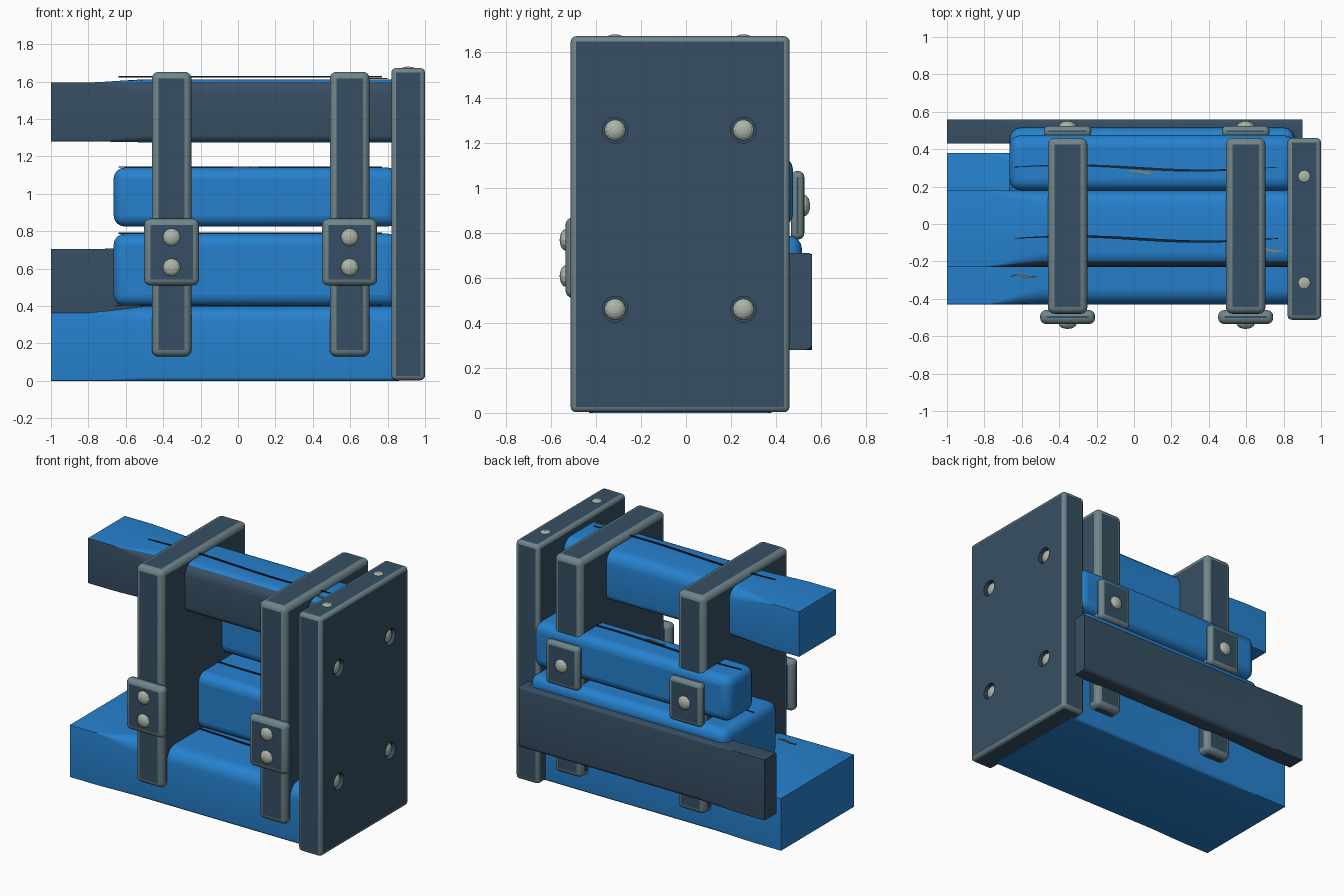
import bpy, bmesh, math
from mathutils import Matrix, Vector

if "Cube" in bpy.data.objects:
    bpy.data.objects.remove(bpy.data.objects["Cube"])


def material(name, rgb):
    m = bpy.data.materials.new(name)
    m.diffuse_color = (*rgb, 1)
    m.use_nodes = True
    m.node_tree.nodes["Principled BSDF"].inputs["Base Color"].default_value = m.diffuse_color
    return m


BLUE = material("blue_paint", (0.019, 0.22, 0.62))
SLATE = material("dark_slate", (0.038, 0.078, 0.125))
EDGE = material("worn_edge", (0.16, 0.235, 0.255))
BOLT = material("bolt_metal", (0.42, 0.46, 0.40))
CRACK = material("crack_navy", (0.006, 0.02, 0.045))
TAN = material("bare_wood", (0.32, 0.22, 0.09))


def finish(name, bm, mats, sharp=None):
    bmesh.ops.recalc_face_normals(bm, faces=bm.faces)
    me = bpy.data.meshes.new(name)
    bm.to_mesh(me)
    bm.free()
    for m in mats:
        me.materials.append(m)
    if sharp:
        me.set_sharp_from_angle(angle=math.radians(sharp))
    ob = bpy.data.objects.new(name, me)
    bpy.context.collection.objects.link(ob)
    return ob


def rounded_box(name, lo, hi, bevel, mats, segments=4):
    """Box with smooth rounded edges; the edges take the last material."""
    bm = bmesh.new()
    bmesh.ops.create_cube(bm, size=1)
    lo, hi = Vector(lo), Vector(hi)
    for v in bm.verts:
        v.co = Vector(((lo[i] + hi[i]) / 2 + v.co[i] * (hi[i] - lo[i]) for i in range(3)))
    res = bmesh.ops.bevel(bm, geom=bm.edges[:], offset=bevel, segments=segments,
                          profile=0.5, affect='EDGES')
    for f in res["faces"]:
        f.smooth = True
        f.material_index = len(mats) - 1
    # the six broad faces stay flat
    for f in bm.faces:
        if max(abs(c) for c in f.normal) > 0.9999:
            f.smooth = False
            f.material_index = 0
    return finish(name, bm, mats)


def section(y0, y1, z0, z1, r_top, r_low, n=5):
    """Rounded rectangle in the yz plane."""
    pts = []
    for cy, cz, a0, r in ((y1, z1, 0, r_top), (y0, z1, 90, r_top),
                          (y0, z0, 180, r_low), (y1, z0, 270, r_low)):
        oy = cy - r if cy == y1 else cy + r
        oz = cz - r if cz == z1 else cz + r
        for i in range(n + 1):
            a = math.radians(a0 + 90 * i / n)
            pts.append((oy + r * math.cos(a), oz + r * math.sin(a)))
    return pts


def beam(name, x1, y0, y1, end_z, mid_z, r_top, r_low, mats, dark_front=False):
    """Beam that is square at the left end and blends to rounded edges."""
    bm = bmesh.new()
    rings = []
    for x, t in ((-1, 0), (-0.8, 0), (-0.72, 0.2), (-0.62, 0.6), (-0.5, 1), (x1, 1)):
        z0, z1 = (a + (b - a) * t for a, b in zip(end_z, mid_z))
        pts = section(y0, y1, z0, z1, 0.003 + (r_top - 0.003) * t, 0.003 + (r_low - 0.003) * t)
        rings.append([bm.verts.new((x, y, z)) for y, z in pts])
    n = len(rings[0])
    for a, b in zip(rings, rings[1:]):
        for i in range(n):
            bm.faces.new((a[i], a[(i + 1) % n], b[(i + 1) % n], b[i])).smooth = True
    bm.faces.new(rings[0])
    bm.faces.new(rings[-1])
    bmesh.ops.recalc_face_normals(bm, faces=bm.faces)
    if dark_front:
        for f in bm.faces:
            f.material_index = int(f.normal.y < -0.5)
    return finish(name, bm, mats, 35)


def dome(name, centre, axis, radius, height):
    """Flattened bolt head facing along an axis."""
    bm = bmesh.new()
    bmesh.ops.create_uvsphere(bm, u_segments=12, v_segments=8, radius=radius)
    rot = Vector((0, 0, 1)).rotation_difference(Vector(axis)).to_matrix().to_4x4()
    bm.transform(Matrix.Translation(centre) @ rot @ Matrix.Diagonal((1, 1, height / radius, 1)))
    return finish(name, bm, [BOLT])


def ribbon(name, x0, x1, y, z, width, wave, mat, phase=0.0, n=24):
    """Thin wavy strip, tapered to both ends."""
    bm = bmesh.new()
    rows = []
    for i in range(n + 1):
        t = i / n
        c = y + wave * math.sin(2 * math.pi * t + phase)
        w = width * (0.25 + 0.75 * math.sin(math.pi * t)) / 2
        x = x0 + (x1 - x0) * t
        rows.append([bm.verts.new((x, c + s * w, z + h))
                     for s, h in ((-1, 0), (1, 0), (1, 0.006), (-1, 0.006))])
    for a, b in zip(rows, rows[1:]):
        for i in range(4):
            bm.faces.new((a[i], a[(i + 1) % 4], b[(i + 1) % 4], b[i]))
    bm.faces.new(rows[0])
    bm.faces.new(rows[-1])
    return finish(name, bm, [mat])


# Long beams
beam("bottom_beam", 0.86, -0.43, 0.38, (0, 0.365), (0, 0.4), 0.09, 0.02, [BLUE])
beam("top_beam", 0.86, -0.23, 0.18, (1.28, 1.595), (1.275, 1.612), 0.08, 0.04,
     [BLUE, SLATE], dark_front=True)
beam("back_beam", 0.9, 0.43, 0.56, (0.28, 0.705), (0.28, 0.71), 0.02, 0.03, [SLATE])

# Short rounded blocks
rounded_box("lower_block", (-0.665, -0.08, 0.4), (0.86, 0.515, 0.787), 0.06, [BLUE])
rounded_box("upper_block", (-0.665, 0.18, 0.825), (0.86, 0.475, 1.14), 0.06, [BLUE])

# End plate with countersunk holes
plate = rounded_box("end_plate", (0.82, -0.512, 0.003), (1.0, 0.46, 1.672), 0.024, [SLATE, EDGE], 3)
cut = bmesh.new()
for y in (-0.315, 0.255):
    for z in (0.46, 1.255):
        bmesh.ops.create_cone(cut, cap_ends=True, segments=20, radius1=0.057, radius2=0.057,
                              depth=0.08, matrix=Matrix.Translation((1.01, y, z))
                              @ Matrix.Rotation(math.pi / 2, 4, 'Y'))
        dome("plate_bolt", (0.968, y, z), (1, 0, 0), 0.048, 0.03)
    dome("plate_top_bolt", (0.91, y, 1.66), (0, 0, 1), 0.042, 0.02)
cutter = finish("hole_cutter", cut, [SLATE])
cutter.hide_render = True
cutter.hide_viewport = True
mod = plate.modifiers.new("holes", 'BOOLEAN')
mod.operation = 'DIFFERENCE'
mod.solver = 'EXACT'
mod.object = cutter

# Upright slabs with front and back brackets
for x in (-0.355, 0.597):
    rounded_box("upright_slab", (x - 0.106, -0.48, 0.13), (x + 0.106, 0.46, 1.652), 0.036, [SLATE, EDGE])
    rounded_box("front_bracket", (x - 0.147, -0.535, 0.51), (x + 0.147, -0.46, 0.867), 0.033, [SLATE, EDGE])
    rounded_box("back_bracket", (x - 0.127, 0.465, 0.77), (x + 0.127, 0.525, 1.073), 0.026, [SLATE, EDGE])
    for z in (0.607, 0.768):
        dome("front_bolt", (x, -0.533, z), (0, -1, 0), 0.048, 0.028)
    dome("back_bolt", (x, 0.523, 0.92), (0, 1, 0), 0.048, 0.028)

# Cracks and chips in the paint
for y, z, ph in ((-0.08, 0.4, 0.4), (0.15, 0.786, 2.0), (0.3, 1.141, 0.3), (-0.08, 1.623, 0.2)):
    ribbon("paint_crack", -0.64, 0.77, y, z, 0.014, 0.014, CRACK, ph)
for x, y, z in ((-0.59, -0.28, 0.4), (0.04, 0.278, 1.141), (0.73, -0.14, 1.613)):
    ribbon("paint_chip", x - 0.07, x + 0.07, y, z, 0.012, 0.006, TAN, n=6)
